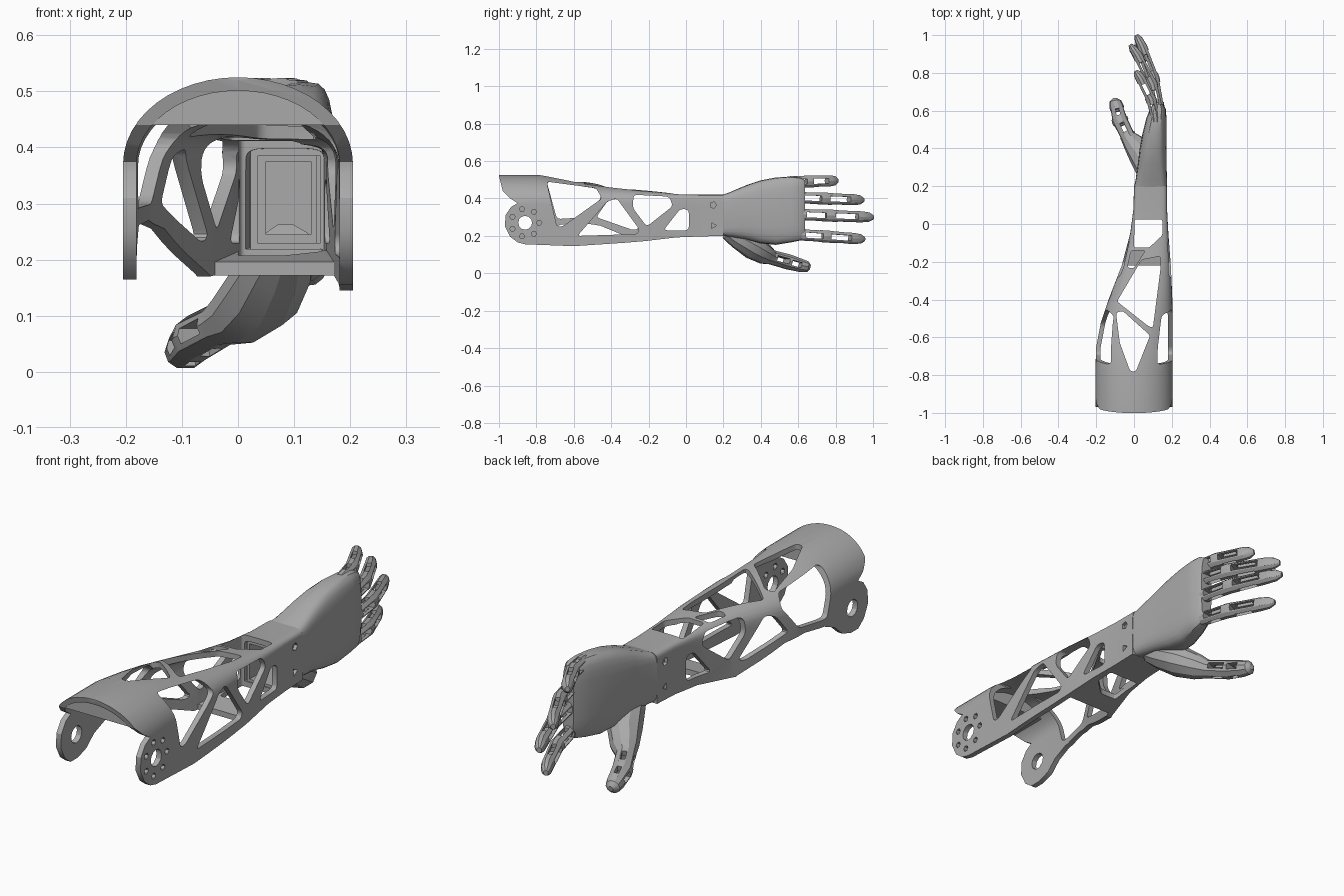
import bpy, bmesh, math
from mathutils import Vector, Matrix

cube = bpy.data.objects.get("Cube")
if cube:
    bpy.data.objects.remove(cube, do_unlink=True)

grey = bpy.data.materials.new("plain_grey")
grey.use_nodes = True
grey.diffuse_color = (0.4, 0.4, 0.4, 1)
grey.node_tree.nodes["Principled BSDF"].inputs["Base Color"].default_value = grey.diffuse_color


def make_object(name, bm):
    bmesh.ops.recalc_face_normals(bm, faces=bm.faces)
    mesh = bpy.data.meshes.new(name)
    bm.to_mesh(mesh)
    bm.free()
    mesh.materials.append(grey)
    obj = bpy.data.objects.new(name, mesh)
    bpy.context.collection.objects.link(obj)
    return obj


def loft(name, rings):
    """Skin a list of equal closed rings and cap both ends."""
    bm = bmesh.new()
    loops = [[bm.verts.new(p) for p in ring] for ring in rings]
    count = len(loops[0])
    for a, b in zip(loops, loops[1:]):
        for i in range(count):
            j = (i + 1) % count
            bm.faces.new((a[i], a[j], b[j], b[i]))
    bm.faces.new(loops[0])
    bm.faces.new(loops[-1])
    return make_object(name, bm)


def prism(points, axis, low, high, rounding=0.0):
    """Extrude a flat outline along x (points are y, z) or z (points are x, y)."""
    bm = bmesh.new()
    place = (lambda p: (low, p[0], p[1])) if axis == "x" else (lambda p: (p[0], p[1], low))
    face = bm.faces.new([bm.verts.new(place(p)) for p in points])
    if rounding:
        bmesh.ops.bevel(bm, geom=list(bm.verts), offset=rounding, segments=3,
                        profile=0.5, affect="VERTICES", clamp_overlap=True)
    result = bmesh.ops.extrude_face_region(bm, geom=list(bm.faces))
    moved = [v for v in result["geom"] if isinstance(v, bmesh.types.BMVert)]
    shift = Vector((high - low, 0, 0)) if axis == "x" else Vector((0, 0, high - low))
    bmesh.ops.translate(bm, verts=moved, vec=shift)
    return make_object("cutter", bm)


def box(name, low, high):
    bm = bmesh.new()
    size = Vector(high) - Vector(low)
    middle = (Vector(high) + Vector(low)) / 2
    bmesh.ops.create_cube(bm, size=1, matrix=Matrix.Translation(middle) @ Matrix.Diagonal((*size, 1)))
    return make_object(name, bm)


def cut(target, cutter):
    mod = target.modifiers.new("cut", "BOOLEAN")
    mod.operation = "DIFFERENCE"
    mod.solver = "EXACT"
    mod.object = cutter
    graph = bpy.context.evaluated_depsgraph_get()
    mesh = bpy.data.meshes.new_from_object(target.evaluated_get(graph))
    target.modifiers.clear()
    target.data = mesh
    bpy.data.objects.remove(cutter, do_unlink=True)


def circle(y, z, radius, sides):
    turn = 2 * math.pi / sides
    return [(y + radius * math.cos(i * turn), z + radius * math.sin(i * turn)) for i in range(sides)]


def power(value, n):
    return math.copysign(abs(value) ** (2 / n), value)


# Forearm stations: y, left x, right x, arch spring z, top z, bottom z, squareness
stations = [
    (-1.0, -.205, .205, .37, .525, .12, 2), (-.78, -.205, .205, .37, .525, .13, 2),
    (-.65, -.2, .205, .36, .505, .14, 2.1), (-.52, -.175, .205, .36, .485, .148, 2.3),
    (-.4, -.135, .203, .36, .465, .157, 2.7), (-.22, -.065, .195, .36, .443, .172, 3.5),
    (-.05, -.02, .182, .36, .425, .192, 5), (.08, -.003, .175, .36, .42, .197, 6),
    (.2, 0, .175, .36, .42, .2, 6)]


def section(station, inset=0.0, drop=0.0):
    y, left, right, spring, top, bottom, n = station
    mid, half, rise = (left + right) / 2, (right - left) / 2 - inset, top - spring - inset
    ring = [(mid - half, y, bottom + inset - drop), (mid + half, y, bottom + inset - drop)]
    for i in range(25):
        a = math.pi * i / 24
        ring.append((mid + half * power(math.cos(a), n), y, spring + rise * power(math.sin(a), n)))
    return ring


# Forearm shell, hollowed and opened underneath
wall = 0.024
shell = loft("forearm_shell", [section(s) for s in stations])
longer = [(-1.1, *stations[0][1:])] + stations[1:]
cut(shell, loft("cutter", [section(s, wall) for s in longer[:-1]]))
cut(shell, loft("cutter", [section(s, wall, 0.15) for s in longer[:6]]))

# Side outlines: scooped elbow end and round lugs
front = [(-1.1, 0), (-1.1, .6), (-1.01, .6), (-1, .52), (-.98, .44), (-.94, .4), (-.9, .375),
         (-.935, .355), (-.965, .31), (-.968, .25), (-.94, .195), (-.9, .165)]
cut(shell, prism(front + [(-.86, .155), (-.6, .145), (-.3, .165), (-.2, .15), (-.2, 0)], "x", 0, .3))
cut(shell, prism(front + [(-.85, .165), (-.79, .185), (-.74, .23), (-.67, .26), (-.56, .27),
                          (-.46, .255), (-.35, .21), (-.25, .175), (-.2, .15), (-.2, 0)], "x", -.3, .001))

# Side windows: shared ones, then those that differ from side to side
shared = [
    [(-.28, .42), (-.09, .41), (-.07, .36), (-.21, .25), (-.285, .35)],
    [(-.12, .23), (.015, .23), (.015, .34), (-.03, .345)]]
left_side = [
    [(-.745, .49), (-.48, .455), (-.45, .4), (-.66, .25), (-.69, .25)],
    [(-.58, .2), (-.26, .21), (-.25, .235), (-.37, .4), (-.42, .385)]]
right_side = [
    [(-.745, .49), (-.48, .455), (-.45, .41), (-.53, .3), (-.69, .29)],
    [(-.48, .3), (-.28, .23), (-.25, .24), (-.37, .4), (-.42, .385)]]
for outlines, low, high in ((shared, -.3, .3), (left_side, .05, .3), (right_side, -.3, -.03)):
    for outline in outlines:
        cut(shell, prism(outline, "x", low, high, .018))

# Top windows, the one next to the wrist also opens the floor
top_windows = [
    [(-.095, -.47), (-.06, -.46), (.085, -.59), (.01, -.78), (-.02, -.78), (-.075, -.63)],
    [(-.09, -.41), (.04, -.19), (.14, -.17), (.14, -.24), (.1, -.55), (.075, -.54)],
    [(-.035, -.23), (-.015, -.14), (.06, -.14), (0, -.235)]]
for outline in top_windows:
    cut(shell, prism(outline, "z", .3, .7, .012))
cut(shell, prism([(.003, .025), (.15, .025), (.15, -.06), (.08, -.125), (.0, -.125)], "z", 0, .7, .01))

# Elbow pivots with a ring of bolt holes, and wrist screw pockets
cut(shell, prism(circle(-.86, .27, .037, 12), "x", -.3, .3))
for y, z in circle(-.86, .27, .075, 7):
    cut(shell, prism(circle(y, z, .014, 6), "x", .1, .3))
for z in (.255, .365):
    for low, high in ((.16, .3), (-.1, .012)):
        cut(shell, prism(circle(.145, z, .018, 3 if z < .3 else 5), "x", low, high))

# Wrist duct running into the palm
cut(shell, box("cutter", (.035, 0, .23), (.14, .5, .385)))
duct = box("wrist_duct", (.022, .03, .215), (.16, .1, .4))
cut(duct, box("cutter", (.035, 0, .23), (.147, .3, .385)))

# Solid bridge under the elbow arch
arc = [p for p in section(stations[0], .01)[2:] if p[2] > .44]
edge = math.sqrt(1 - (.07 / .145) ** 2) * .195
flat = [(edge, 0, .44)] + arc + [(-edge, 0, .44)]
loft("elbow_bridge", [[(x, y, z) for x, _, z in flat] for y in (-.98, -.8)])


# Palm: y, left x, right x, bottom z, top z
def rounded(y, left, right, bottom, top, n):
    ring = []
    for i in range(24):
        a = 2 * math.pi * i / 24
        ring.append(((left + right) / 2 + (right - left) / 2 * power(math.cos(a), n), y,
                     (top + bottom) / 2 + (top - bottom) / 2 * power(math.sin(a), n)))
    return ring


palm = loft("palm", [rounded(*row) for row in (
    (.198, 0, .175, .2, .42, 6), (.23, .008, .175, .195, .432, 5), (.32, .02, .172, .18, .47, 4),
    (.4, .03, .172, .16, .497, 3.5), (.48, .045, .172, .152, .512, 3.5), (.56, .065, .172, .165, .517, 3.5),
    (.61, .085, .168, .175, .512, 3.5), (.635, .1, .155, .185, .5, 3))])
cut(palm, box("cutter", (.05, .1, .245), (.13, .4, .375)))


# Fingers: faceted tubes with openings lengthwise in every segment
def digit(name, path, radii, slots, flatness=0.85, sides=10):
    points = [Vector(p) for p in path]
    frames, rings = [], []
    for i, p in enumerate(points):
        along = (points[min(i + 1, len(points) - 1)] - points[max(i - 1, 0)]).normalized()
        side = along.cross(Vector((0, 0, 1))).normalized()
        up = side.cross(along)
        rings.append([p + radii[i] * (side * flatness * math.cos(2 * math.pi * k / sides)
                                      + up * math.sin(2 * math.pi * k / sides)) for k in range(sides)])
    body = loft(name, rings)
    for i in slots:
        step = points[i + 1] - points[i]
        along = step.normalized()
        side = along.cross(Vector((0, 0, 1))).normalized()
        turn = Matrix((along, side, side.cross(along))).transposed().to_4x4()
        middle = Matrix.Translation((points[i] + points[i + 1]) / 2)
        for size in ((step.length * .72, .2, .028), (step.length * .5, .02, .2)):
            bm = bmesh.new()
            bmesh.ops.create_cube(bm, size=1, matrix=middle @ turn @ Matrix.Diagonal((*size, 1)))
            cut(body, make_object("cutter", bm))


# Each finger: base height, tip height, length start, tip y, base x, tip x
fingers = {"little_finger": (.488, .495, .54, .8, .115, .015), "ring_finger": (.405, .392, .58, .935, .13, -.01),
           "middle_finger": (.315, .3, .59, .985, .135, .02), "index_finger": (.208, .183, .59, .94, .13, .02)}
for name, (z0, z1, y0, y1, x0, x1) in fingers.items():
    path = []
    for t in (0, .08, .45, .88, .98, 1.04):
        bend = t ** 1.8
        path.append((x0 + (x1 - x0) * bend, y0 + (y1 - y0) * t, z0 + (z1 - z0) * t))
    digit(name, path, (.03, .032, .034, .031, .026, .012), (1, 2))

# Thumb with its broad root
digit("thumb", [(.09, .22, .225), (.075, .28, .19), (.045, .36, .14), (.0, .425, .1), (-.03, .46, .085),
                (-.075, .55, .06), (-.092, .62, .04), (-.1, .65, .035), (-.1, .665, .032)],
      (.045, .06, .068, .055, .04, .042, .036, .03, .012), (4, 5), 1.05)

for obj in list(bpy.context.collection.objects):
    if obj.type == "MESH":
        bpy.ops.object.select_all(action="DESELECT")
        obj.select_set(True)
        bpy.context.view_layer.objects.active = obj
        bpy.ops.object.shade_smooth_by_angle(angle=math.radians(30))
